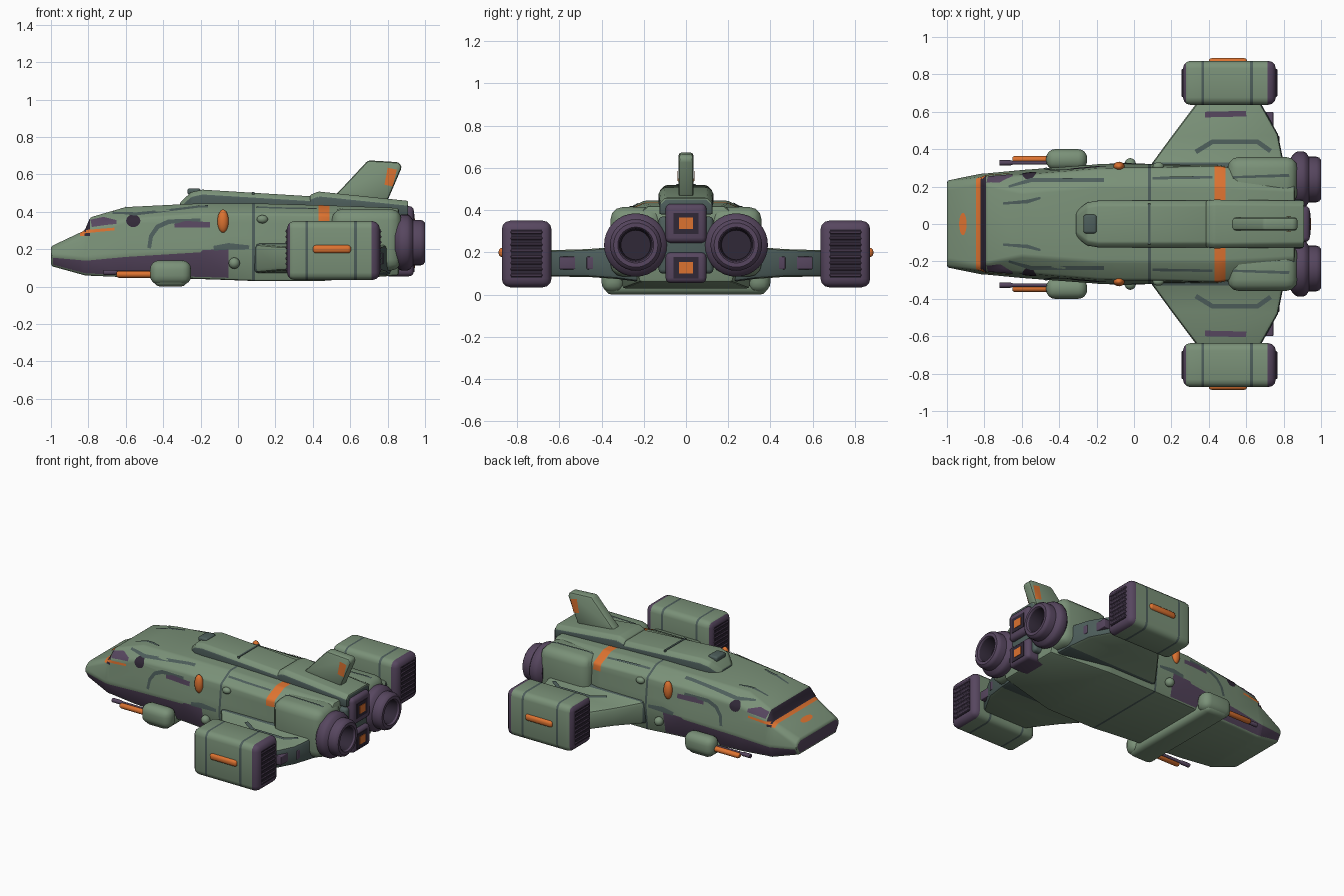
import bpy, bmesh, math
from mathutils import Vector, Matrix
from mathutils.bvhtree import BVHTree

if "Cube" in bpy.data.objects:
    bpy.data.objects.remove(bpy.data.objects["Cube"])

PALETTE = [("sage_green", (.195, .283, .188)), ("slate_green", (.075, .112, .105)),
           ("dusky_purple", (.095, .062, .115)), ("dark_plum", (.030, .021, .038)),
           ("burnt_orange", (.72, .17, .03))]
MATS = []
for n, c in PALETTE:
    m = bpy.data.materials.new(n)
    m.diffuse_color = (*c, 1)
    m.use_nodes = True
    m.node_tree.nodes["Principled BSDF"].inputs["Base Color"].default_value = m.diffuse_color
    MATS.append(m)
GREEN, SLATE, PURPLE, DARK, ORANGE = range(5)
SIDES = (("left", 1), ("right", -1))
solids = []


def finish(name, bm, rule=None, solid=True):
    """Turn a bmesh into an object, with optional colour rule on face centre and normal."""
    if solid:
        bmesh.ops.recalc_face_normals(bm, faces=bm.faces)
    bm.normal_update()
    for f in bm.faces:
        if rule is not None:
            k = rule(f.calc_center_median(), f.normal) if callable(rule) else rule
            if k is not None:
                f.material_index = k
    me = bpy.data.meshes.new(name)
    bm.to_mesh(me)
    bm.free()
    for m in MATS:
        me.materials.append(m)
    ob = bpy.data.objects.new(name, me)
    bpy.context.collection.objects.link(ob)
    if solid:
        solids.append(ob)
    return ob


def bevel(bm, w, seg=2, angle=20):
    edges = [e for e in bm.edges if len(e.link_faces) == 2 and e.calc_face_angle(0) > math.radians(angle)]
    bmesh.ops.bevel(bm, geom=edges, offset=w, segments=seg, profile=.5, affect='EDGES', clamp_overlap=True)


def cut(bm, axis, values):
    n = Vector([1 if i == axis else 0 for i in range(3)])
    for v in values:
        bmesh.ops.bisect_plane(bm, geom=bm.verts[:] + bm.edges[:] + bm.faces[:], plane_co=n * v, plane_no=n)


def loft(rings, paint=None):
    bm = bmesh.new()
    vs = [[bm.verts.new(p) for p in r] for r in rings]
    n = len(rings[0])
    for i in range(len(vs) - 1):
        for j in range(n):
            f = bm.faces.new((vs[i][j], vs[i][(j + 1) % n], vs[i + 1][(j + 1) % n], vs[i + 1][j]))
            if paint:
                f.material_index = paint(i, j)
    for r in (vs[0], vs[-1]):
        f = bm.faces.new(r)
        if paint and r is vs[0]:
            f.material_index = PURPLE
    bmesh.ops.recalc_face_normals(bm, faces=bm.faces)
    return bm


def box(name, x, y, z, bev, rule=GREEN, cuts=(), seg=3):
    bm = bmesh.new()
    bmesh.ops.create_cube(bm, size=1)
    for v in bm.verts:
        v.co = [(a[0] + a[1]) / 2 + c * (a[1] - a[0]) for c, a in zip(v.co, (x, y, z))]
    if bev:
        bevel(bm, bev, seg)
    cut(bm, 0, cuts)
    return finish(name, bm, rule)


def span(s, a, b):
    return (min(s * a, s * b), max(s * a, s * b))


def lathe(name, prof, cy, cz, rule, n=32):
    """Revolve (x, radius) points around a lengthwise axis."""
    rings = [[(x, cy + r * math.cos(2 * math.pi * i / n), cz + r * math.sin(2 * math.pi * i / n))
              for i in range(n)] for x, r in prof]
    return finish(name, loft(rings), rule)


def ball(name, c, r, mat):
    bm = bmesh.new()
    bmesh.ops.create_uvsphere(bm, u_segments=20, v_segments=12, radius=1,
                              matrix=Matrix.Translation(c) @ Matrix.Diagonal((*r, 1)))
    finish(name, bm, mat)


# main hull: x, then (z, half width) of bottom, mid, shoulder and top
H = [(-1, .11, .20, .165, .235, .195, .225, .215, .19), (-.82, .06, .24, .15, .27, .28, .25, .30, .22),
     (-.79, .058, .24, .152, .272, .31, .255, .37, .21), (-.6, .05, .26, .17, .29, .36, .26, .425, .17),
     (-.2, .04, .28, .195, .32, .39, .295, .445, .2), (-.05, .035, .29, .2, .323, .39, .30, .445, .2),
     (.08, .03, .3, .2, .32, .39, .30, .445, .2), (.45, .03, .3, .2, .315, .385, .31, .435, .2),
     (.86, .06, .22, .2, .25, .36, .25, .42, .18)]
rings = []
for x, zb, wb, zm, wm, zs, ws, zt, wt in H:
    half = [(wb, zb), (wm, zm), (ws, zs), (wt, zt)]
    rings.append([(x, y, z) for y, z in half] + [(x, -y, z) for y, z in reversed(half)])
hull = loft(rings, lambda i, j: PURPLE if j in (0, 6) and i < 5 else GREEN)
bevel(hull, .012)
cut(hull, 0, (-.845, -.822, -.79, .075, .09, .43, .49))
cut(hull, 2, (.27, .34))


def hull_rule(c, n):
    if -.845 < c.x < -.822 and c.z > .27:
        return ORANGE
    if -.822 < c.x < -.79 and c.z > .27:
        return DARK
    if .075 < c.x < .09:
        return SLATE
    if .43 < c.x < .49 and c.z > .34:
        return ORANGE


finish("hull", hull, hull_rule)

# dorsal spine and its raised rear block
def spine(name, secs):
    bm = loft([[(x, w, .38), (x, w, t - .025), (x, w - .025, t), (x, -w + .025, t), (x, -w, t - .025),
                (x, -w, .38)] for x, w, t in secs])
    bevel(bm, .008)
    finish(name, bm, lambda c, n: GREEN if n.z > .25 else SLATE)


spine("spine_front", [(-.31, .07, .45), (-.25, .115, .505), (-.19, .125, .518), (.4, .125, .482)])
spine("spine_rear", [(.385, .125, .49), (.43, .13, .508), (.91, .125, .458)])
box("spine_seam", (.075, .088), (-.11, .11), (.47, .505), 0, SLATE)
box("spine_hatch", (-.27, -.2), (-.05, .05), (.49, .525), .012, SLATE)

# tail fin
FIN = [(.50, .47), (.56, .53), (.695, .675), (.86, .665), (.877, .64), (.80, .46)]
bm = loft([[(x, y, z) for x, z in FIN] for y in (-.035, .035)])
bevel(bm, .015)
finish("tail_fin", bm, GREEN)

# centre exhaust blocks
for nm, z0, z1 in (("upper", .245, .43), ("lower", .055, .2)):
    box(nm + "_exhaust", (.78, .94), (-.097, .097), (z0, z1), .025, PURPLE)
    m = (z0 + z1) / 2
    box(nm + "_exhaust_recess", (.93, .943), (-.058, .058), (m - .05, m + .05), 0, DARK)
    box(nm + "_exhaust_glow", (.93, .946), (-.032, .032), (m - .027, m + .027), 0, ORANGE)
box("exhaust_core", (.78, .91), (-.13, .13), (.1, .37), .02, SLATE)

# cross beam under the nose that carries the gun pods
box("gun_beam", (-.45, -.27), (-.385, .385), (0, .09), .035, GREEN)

for side, s in SIDES:
    # engine nacelle and nozzle
    box(side + "_nacelle", (.5, .875), span(s, .11, .358), (.085, .415), .06, GREEN, (.515,))
    lathe(side + "_nozzle", [(.84, .12), (.86, .143), (.875, .15), (.905, .15), (.92, .143), (.935, .122),
                             (.975, .122), (.99, .117), (1, .105), (1, .085), (.99, .078), (.9, .07), (.9, .01)],
          s * .238, .235, lambda c, n: DARK if math.hypot(abs(c.y) - .238, c.z - .235) < .08 else PURPLE)
    # wing
    W = [(.22, .04, .82, .06, .27), (.33, .10, .80, .075, .225), (.48, .21, .77, .085, .215), (.66, .345, .67, .085, .21)]
    bm = loft([[(x0, s * y, z0), (x1, s * y, z0), (x1, s * y, z1), (x0, s * y, z1)] for y, x0, x1, z0, z1 in W])
    bevel(bm, .02)
    finish(side + "_wing", bm, lambda c, n: SLATE if n.x > .7 or abs(c.y) < .33 else GREEN)
    for a, b in ((.37, .47), (.5, .6)):
        box(side + "_wing_vent", (.70, .778 if a < .4 else .745), span(s, a, b), (.12, .18), .005, PURPLE)
    # wing tip pod with seams, grilles and a marker light
    box(side + "_wing_pod", (.262, .758), span(s, .637, .872), (.035, .35), .04,
        lambda c, n: PURPLE if c.x < .278 or c.x > .715 else
        SLATE if .36 < c.x < .374 or .62 < c.x < .636 else GREEN,
        (.278, .36, .374, .62, .636, .715))
    box(side + "_pod_marker", (.4, .605), span(s, .85, .887), (.178, .222), .017, ORANGE)
    for end, x in (("front", .262), ("rear", .758)):
        box(side + "_grille_" + end, (x - .003, x + .003), span(s, .682, .828), (.078, .308), 0, DARK)
        for k in range(8):
            z = .085 + k * .029
            box(side + "_slat_" + end, (x - .008, x + .008), span(s, .68, .83), (z, z + .014), .004, PURPLE, seg=1)
    # gun pod and barrels
    box(side + "_gun_pod", (-.47, -.25), span(s, .29, .4), (.01, .14), .048, GREEN, seg=4)
    lathe(side + "_gun_barrel", [(-.65, .012), (-.64, .018), (-.45, .018)], s * .345, .065, ORANGE, 12)
    lathe(side + "_gun_muzzle", [(-.72, .014), (-.66, .014), (-.65, .01), (-.45, .01)], s * .327, .075, PURPLE, 12)
    # side light and small sensor domes
    ball(side + "_side_light", (-.08, s * .308, .35), (.03, .025, .062), ORANGE)
    ball(side + "_sensor_low", (-.02, s * .322, .125), (.03, .03, .03), GREEN)
    ball(side + "_sensor_high", (.13, s * .308, .36), (.03, .022, .022), GREEN)

# painted markings are thin strips projected onto the solid parts
verts, polys = [], []
for ob in solids:
    o = len(verts)
    verts += [v.co.copy() for v in ob.data.vertices]
    polys += [[o + i for i in p.vertices] for p in ob.data.polygons]
tree = BVHTree.FromPolygons(verts, polys)


def strip(name, pts, mat, top=False, n=8):
    """pts are (x, z, width) seen from the side, or (x, y, width) from the top; made on both sides."""
    path = [tuple(a + (b - a) * k / n for a, b in zip(p, q)) for p, q in zip(pts, pts[1:]) for k in range(n)] + [pts[-1]]
    for side, s in SIDES:
        bm = bmesh.new()
        d = Vector((0, 0, -1)) if top else Vector((0, -s, 0))
        rows = []
        for i, (u, v, w) in enumerate(path):
            a, b = path[max(i - 1, 0)], path[min(i + 1, len(path) - 1)]
            t = Vector((b[0] - a[0], b[1] - a[1])).normalized()
            row = []
            for k in (-.5, -.17, .17, .5):
                p, q = u - t.y * w * k, v + t.x * w * k
                hit = tree.ray_cast(Vector((p, s * q, 2)) if top else Vector((p, 2 * s, q)), d)[0]
                row.append(bm.verts.new(hit - d * .005) if hit else None)
            rows.append(row)
        for r0, r1 in zip(rows, rows[1:]):
            for k in range(3):
                quad = (r0[k], r0[k + 1], r1[k + 1], r1[k])
                if all(quad):
                    f = bm.faces.new(quad)
                    f.normal_update()
                    if f.normal.dot(d) > 0:
                        f.normal_flip()
        finish(side + "_" + name, bm, mat, False)


def ellipse(u, v, ru, rv):
    return [(u - ru * math.cos(a), v, max(2 * rv * math.sin(a), .003)) for a in [math.pi * k / 10 for k in range(11)]]


# side markings
strip("cockpit_window", [(-.785, .338, .04), (-.72, .35, .045), (-.65, .345, .02)], PURPLE)
strip("cockpit_stripe", [(-.835, .292, .018), (-.66, .308, .014)], ORANGE)
strip("porthole", ellipse(-.56, .352, .038, .034), DARK, n=2)
strip("side_arch", [(-.475, .205, .02), (-.465, .27, .022), (-.43, .32, .024), (-.37, .347, .024), (-.2, .355, .018)], SLATE)
strip("side_patch", [(-.34, .325, .02), (-.28, .333, .035), (-.15, .33, .03)], PURPLE)
strip("side_scuff", [(-.13, .205, .025), (-.05, .215, .035), (.06, .21, .02)], SLATE)
strip("fin_light", [(.805, .54, .045), (.825, .63, .05)], ORANGE)
# top markings
strip("roof_line", [(-.67, .2, .012), (-.55, .235, .022), (-.16, .235, .02)], SLATE, True)
strip("roof_scuff", [(-.7, .11, .012), (-.57, .12, .02), (-.5, .14, .012)], SLATE, True)
strip("roof_seam", [(.1, .245, .014), (.42, .25, .014)], SLATE, True)
strip("nacelle_seam", [(.53, .25, .012), (.83, .26, .016)], SLATE, True)
strip("nose_mark", ellipse(-.915, 0, .02, .06), ORANGE, True, 2)
strip("wing_line", [(.33, .385, .025), (.42, .44, .025), (.66, .44, .025), (.73, .39, .025)], SLATE, True)
strip("wing_patch", [(.38, .585, .03), (.6, .59, .03)], PURPLE, True)

# smooth shading with crisp edges
for ob in bpy.context.scene.objects:
    ob.select_set(True)
    bpy.context.view_layer.objects.active = ob
bpy.ops.object.shade_smooth_by_angle(angle=math.radians(35))
